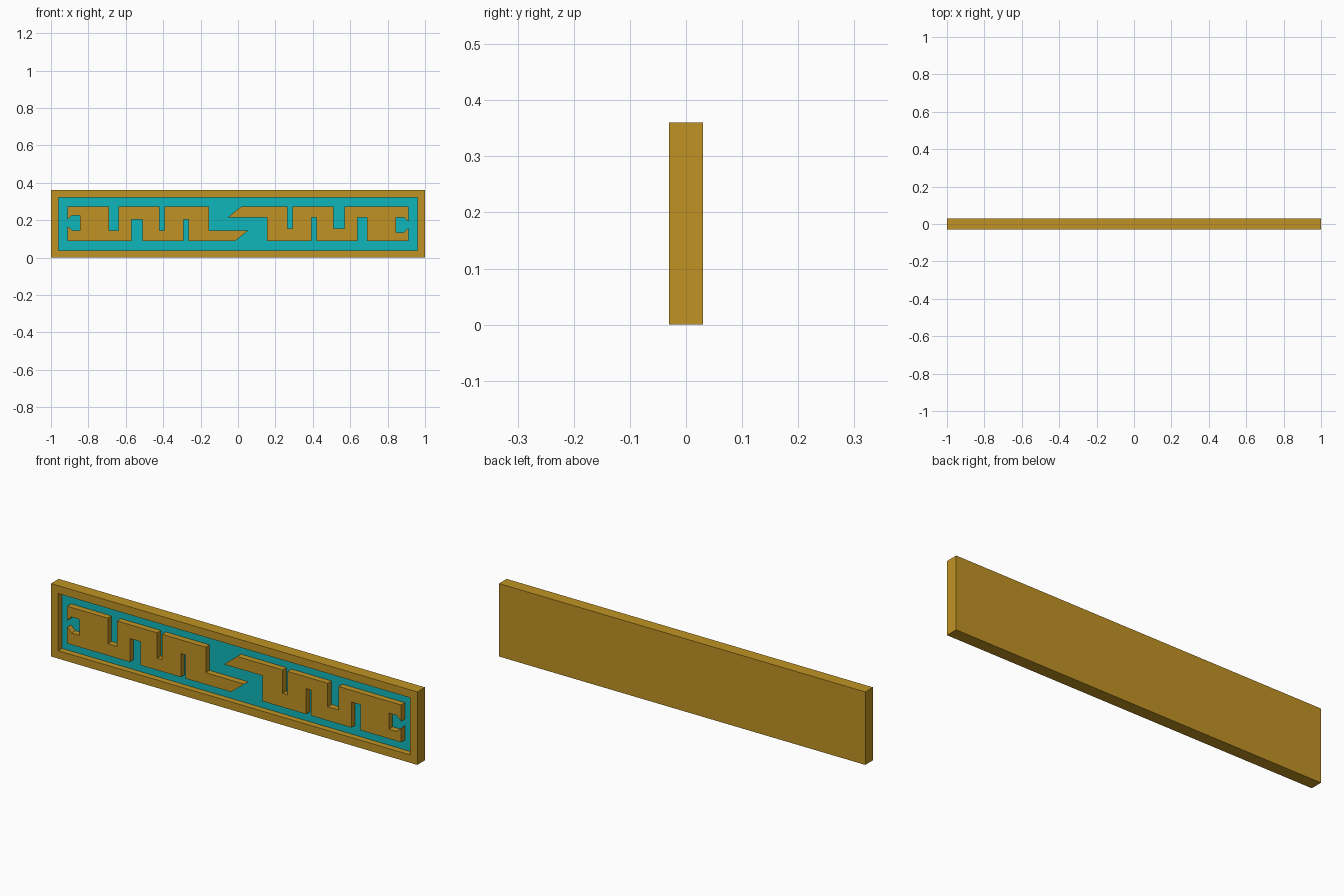
import bpy
import bmesh

if "Cube" in bpy.data.objects:
    bpy.data.objects.remove(bpy.data.objects["Cube"], do_unlink=True)

HEIGHT, HALF_DEPTH, BORDER, RECESS = 0.36, 0.03, 0.039, 0.03
MID = HEIGHT / 2


def material(name, color):
    m = bpy.data.materials.new(name)
    m.use_nodes = True
    m.diffuse_color = color
    m.node_tree.nodes["Principled BSDF"].inputs["Base Color"].default_value = color
    return m


gold = material("gold", (0.53, 0.29, 0.017, 1))
teal = material("teal", (0.005, 0.47, 0.50, 1))


def add_object(name, bm, *materials):
    mesh = bpy.data.meshes.new(name)
    bm.to_mesh(mesh)
    bm.free()
    for m in materials:
        mesh.materials.append(m)
    obj = bpy.data.objects.new(name, mesh)
    bpy.context.collection.objects.link(obj)
    return obj


# Framed plaque with a recessed teal floor
bm = bmesh.new()
bmesh.ops.create_cube(bm, size=1)
bmesh.ops.scale(bm, vec=(2, 2 * HALF_DEPTH, HEIGHT), verts=bm.verts)
bmesh.ops.translate(bm, vec=(0, 0, MID), verts=bm.verts)
bm.normal_update()
front = min(bm.faces, key=lambda f: f.calc_center_median().y)
bmesh.ops.inset_region(bm, faces=[front], thickness=BORDER, use_even_offset=True)
floor = bmesh.ops.extrude_discrete_faces(bm, faces=[front])["faces"][0]
bmesh.ops.translate(bm, vec=(0, RECESS, 0), verts=floor.verts)
floor.material_index = 1
bmesh.ops.recalc_face_normals(bm, faces=bm.faces)
add_object("framed_plaque", bm, gold, teal)

# Meander outline, measured from the plaque centre
T, LOW, HIGH = 0.092, -0.034, 0.024
outline = [
    (-0.912, T), (-0.69, T), (-0.69, LOW), (-0.64, LOW), (-0.64, T),
    (-0.42, T), (-0.42, LOW), (-0.393, LOW), (-0.393, T), (-0.155, T),
    (-0.155, LOW), (0.056, LOW), (-0.016, -T),
    (-0.265, -T), (-0.265, HIGH), (-0.291, HIGH), (-0.291, -T),
    (-0.511, -T), (-0.511, HIGH), (-0.57, HIGH), (-0.57, -T), (-0.912, -T),
    # Hooked notch at the outer end
    (-0.912, -0.011), (-0.888, LOW), (-0.845, LOW),
    (-0.845, 0.045), (-0.888, 0.045), (-0.912, 0.021),
]

# Two raised meanders, each a half turn of the other, flush with the frame
for name, turn in (("right_meander", 1), ("left_meander", -1)):
    bm = bmesh.new()
    face = bm.faces.new([bm.verts.new((turn * x, -HALF_DEPTH, MID + turn * z))
                         for x, z in outline])
    back = bmesh.ops.extrude_face_region(bm, geom=[face], use_keep_orig=True)["geom"]
    bmesh.ops.translate(bm, vec=(0, RECESS + 0.002, 0),
                        verts=[v for v in back if isinstance(v, bmesh.types.BMVert)])
    bmesh.ops.recalc_face_normals(bm, faces=bm.faces)
    add_object(name, bm, gold)
